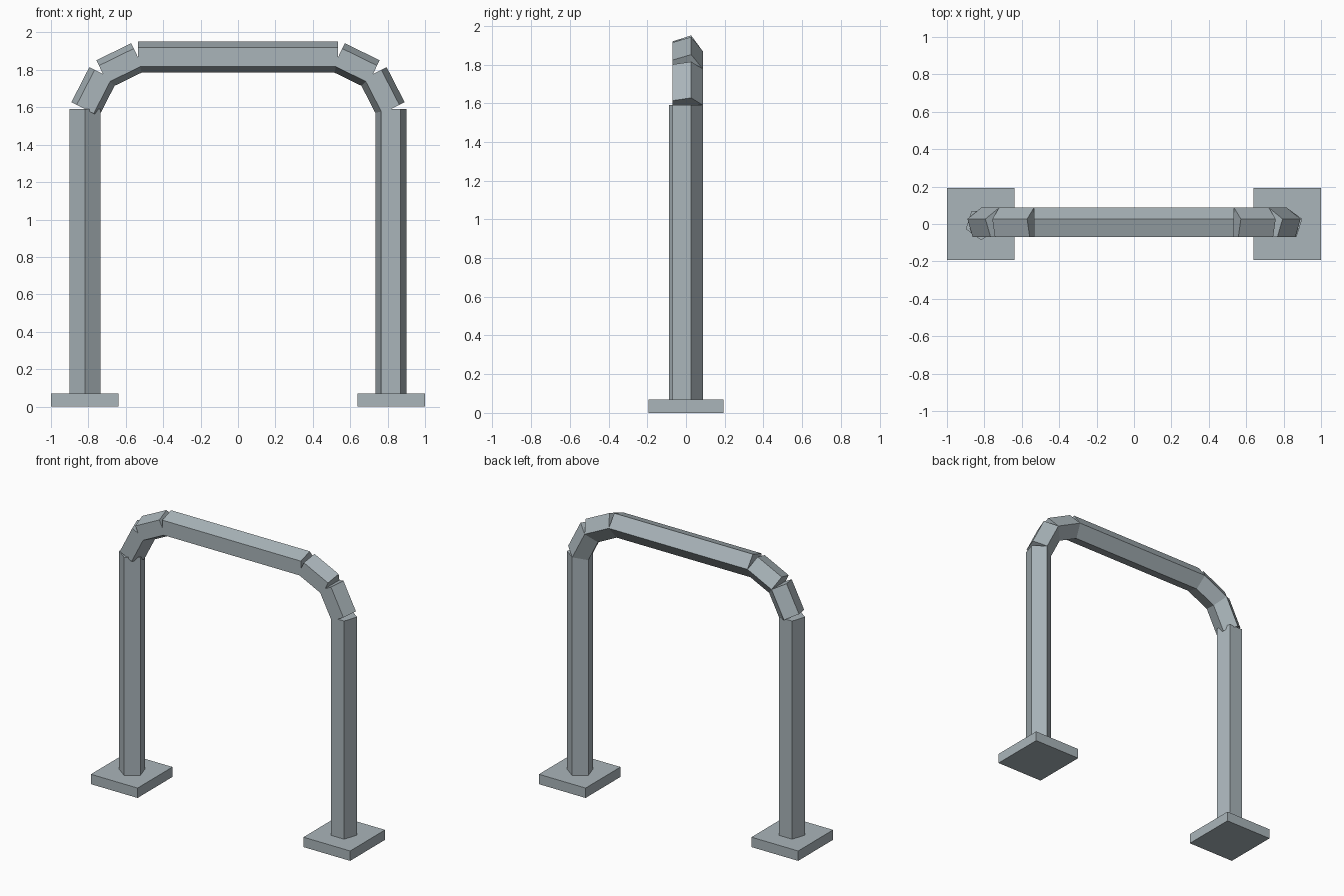
import bpy
import bmesh
from math import radians
from mathutils import Matrix, Vector

if "Cube" in bpy.data.objects:
    bpy.data.objects.remove(bpy.data.objects["Cube"], do_unlink=True)

RADIUS = 0.087
POST_X = 0.817
POST_TOP = 1.59
BASE_HEIGHT = 0.069

steel = bpy.data.materials.new("steel_grey")
steel.use_nodes = True
color = (0.40, 0.46, 0.49, 1)
steel.diffuse_color = color
steel.node_tree.nodes["Principled BSDF"].inputs["Base Color"].default_value = color


def finish(name, bm):
    mesh = bpy.data.meshes.new(name)
    bm.to_mesh(mesh)
    bm.free()
    mesh.materials.append(steel)
    obj = bpy.data.objects.new(name, mesh)
    bpy.context.collection.objects.link(obj)


def tube(name, start, end, turn=0):
    """Capped five-sided tube between two points, its ridge facing the back."""
    start, end = Vector(start), Vector(end)
    axis = (end - start).normalized()
    back = Vector((0, 1, 0))
    side = back.cross(axis)
    frame = Matrix((back, side, axis)).transposed().to_4x4()
    place = Matrix.Translation((start + end) / 2) @ frame
    bm = bmesh.new()
    bmesh.ops.create_cone(bm, cap_ends=True, segments=5, radius1=RADIUS, radius2=RADIUS,
                          depth=(end - start).length)
    # put one corner of the section on the local x axis
    corner = max(bm.verts, key=lambda v: v.co.x).co.copy()
    corner.z = 0
    align = corner.rotation_difference(Vector((1, 0, 0))).to_matrix().to_4x4()
    bm.transform(place @ Matrix.Rotation(radians(turn), 4, "Z") @ align)
    finish(name, bm)


def base_plate(name, x):
    bm = bmesh.new()
    bmesh.ops.create_cube(bm, size=1)
    bm.transform(Matrix.Translation((x, 0, BASE_HEIGHT / 2))
                 @ Matrix.Diagonal((0.36, 0.385, BASE_HEIGHT, 1)))
    finish(name, bm)


# Crossbar
bend = [(0.535, 1.868), (0.721, 1.777), (POST_X, POST_TOP)]
tube("crossbar", (-bend[0][0], 0, bend[0][1]), (bend[0][0], 0, bend[0][1]))

# Bends, posts and base plates on both sides
for side, s, turn in (("left", 1, 0), ("right", -1, 180)):
    points = [(s * x, 0, z) for x, z in bend]
    tube(side + "_upper_bend", points[0], points[1])
    tube(side + "_lower_bend", points[1], points[2])
    tube(side + "_post", (s * POST_X, 0, BASE_HEIGHT), (s * POST_X, 0, POST_TOP), turn)
    base_plate(side + "_base_plate", s * 0.82)
